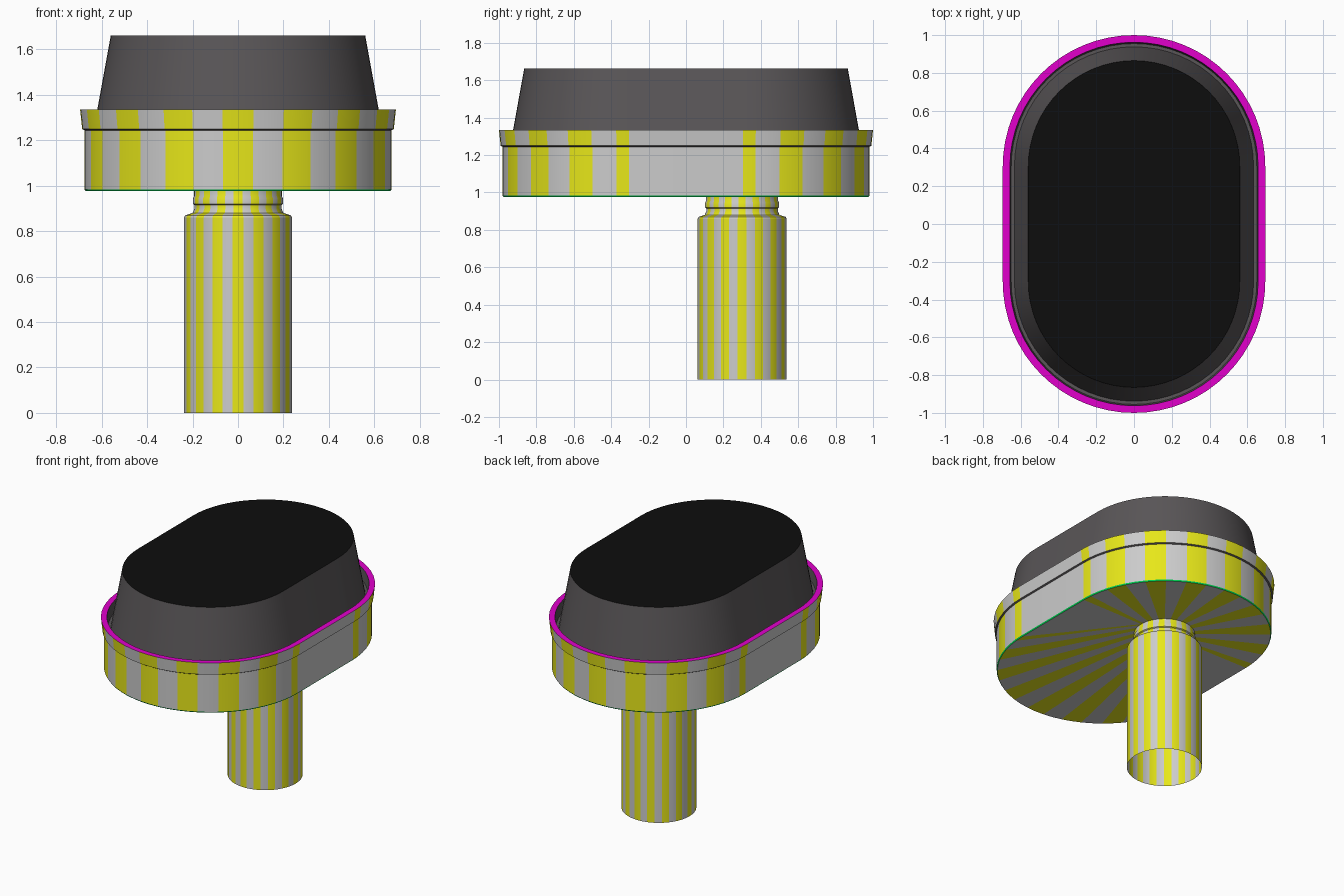
import bpy, bmesh
from math import sin, cos, pi

if "Cube" in bpy.data.objects:
    bpy.data.objects.remove(bpy.data.objects["Cube"])

ARC = 32      # segments in each half-round end
HALF = 0.305  # half length of the straight sides
STEM_Y = 0.30


def material(name, rgb):
    m = bpy.data.materials.new(name)
    m.diffuse_color = (*rgb, 1)
    m.use_nodes = True
    m.node_tree.nodes["Principled BSDF"].inputs["Base Color"].default_value = m.diffuse_color
    return m


GREY, YELLOW, MAGENTA, GREEN, DARK, BLACK, STRIPES = range(7)
MATS = [material("grey", (0.8, 0.8, 0.8)), material("yellow", (0.8, 0.8, 0.01)),
        material("magenta", (0.75, 0.0, 0.6)), material("green", (0.0, 0.75, 0.1)),
        material("dark_rubber", (0.1, 0.092, 0.096)), material("black", (0.004, 0.004, 0.004))]


def outline(bm, r, half, cy, z):
    """Ring of vertices: two half circles joined by straight sides."""
    ring = []
    for start, offset in ((0, half), (pi, -half)):
        for i in range(ARC + 1):
            a = start + pi * i / ARC
            ring.append(bm.verts.new((r * cos(a), cy + offset + r * sin(a), z)))
    return ring


def loft(name, profile, bands, cap=None):
    """Skin a list of (radius, half, centre_y, z) outlines; one colour per band."""
    bm = bmesh.new()
    rings = [outline(bm, *p) for p in profile]
    n = len(rings[0])
    for a, b, colour in zip(rings, rings[1:], bands):
        for i in range(n):
            k = (i + 1) % n
            f = bm.faces.new((a[i], a[k], b[k], b[i]))
            f.material_index = colour
            if colour == STRIPES:
                j = i % (ARC + 1)
                striped = j < ARC and ((j + 1) // 2) % 2 == 0
                f.material_index = YELLOW if striped else GREY
    if cap is not None:
        bm.faces.new(rings[-1]).material_index = cap
    bmesh.ops.remove_doubles(bm, verts=bm.verts, dist=1e-5)
    me = bpy.data.meshes.new(name)
    bm.to_mesh(me)
    bm.free()
    for m in MATS:
        me.materials.append(m)
    ob = bpy.data.objects.new(name, me)
    bpy.context.collection.objects.link(ob)
    bpy.ops.object.select_all(action='DESELECT')
    ob.select_set(True)
    bpy.context.view_layer.objects.active = ob
    bpy.ops.object.shade_smooth_by_angle(angle=0.5)
    return ob


# Round stem, open at the bottom, with a stepped neck
stem = [(0.238, 0.0), (0.238, 0.86), (0.232, 0.87), (0.200, 0.88), (0.191, 0.90),
        (0.191, 0.915), (0.198, 0.92), (0.198, 0.945), (0.193, 0.955), (0.193, 0.98)]
loft("stem", [(r, 0, STEM_Y, z) for r, z in stem], [STRIPES] * (len(stem) - 1))

# Housing: fan-striped underside, green edge, wall, flared rim, lip and groove
housing = [(0.193, 0, STEM_Y, 0.978)] + [
    (r, HALF, 0, z) for r, z in
    [(0.671, 0.976), (0.676, 0.984), (0.676, 1.244), (0.686, 1.25),
     (0.695, 1.335), (0.657, 1.335), (0.650, 1.26), (0.630, 1.26)]]
loft("housing", housing,
     [STRIPES, GREEN, STRIPES, DARK, STRIPES, MAGENTA, DARK, DARK])

# Tapered dark button standing in the groove
button = [(0.633, 1.26), (0.560, 1.662)]
loft("button", [(r, HALF, 0, z) for r, z in button], [DARK], cap=BLACK)
